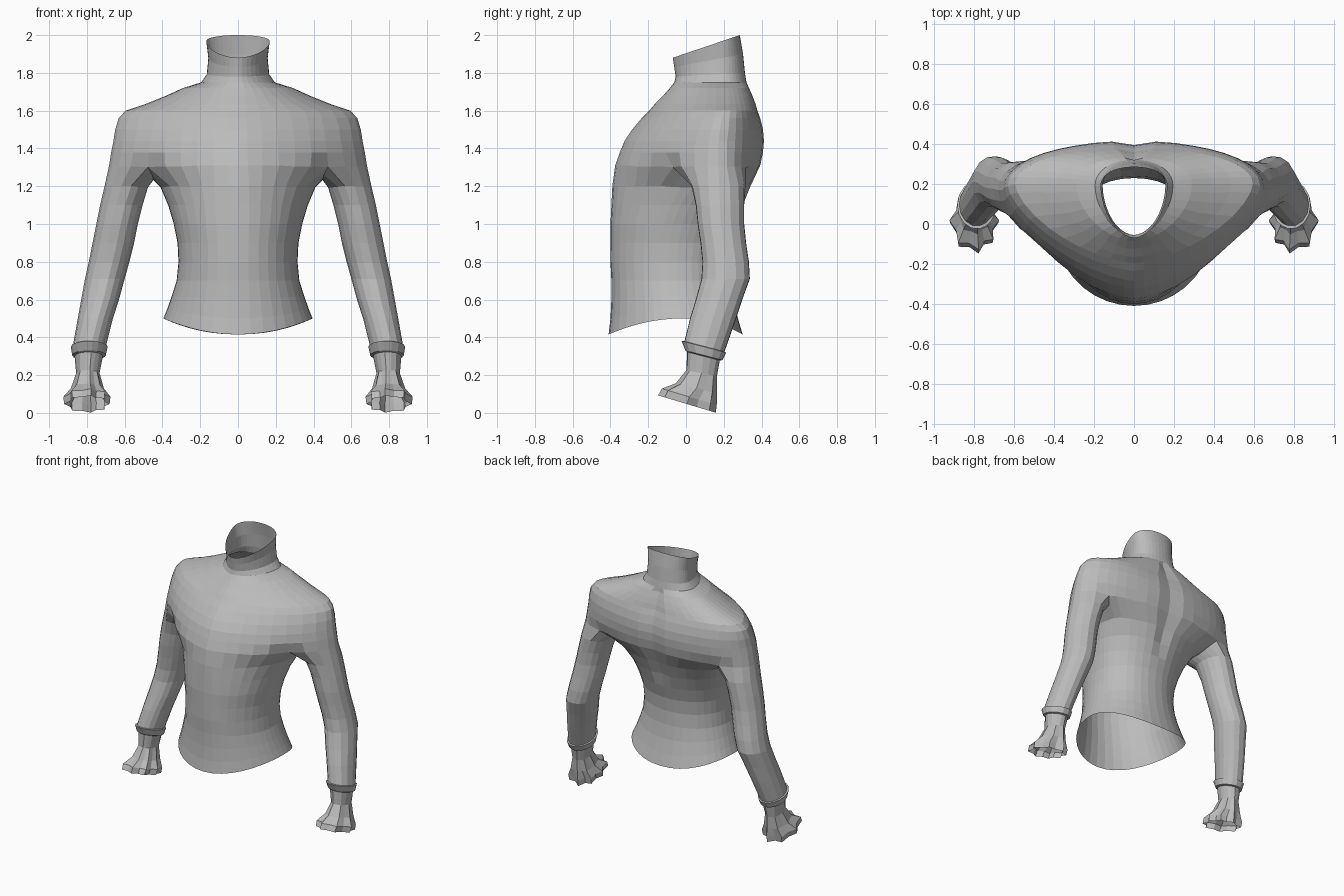
import bpy, bmesh
from math import sin, cos, pi, radians

cube = bpy.data.objects.get("Cube")
if cube:
    bpy.data.objects.remove(cube)

fabric = bpy.data.materials.new("grey_fabric")
fabric.use_nodes = True
GREY = (0.5, 0.5, 0.5, 1)
fabric.diffuse_color = GREY
fabric.node_tree.nodes["Principled BSDF"].inputs["Base Color"].default_value = GREY

# Half of each body ring runs from front centre to back centre.
# The columns FRONT..BACK lie beside the arm.
COLS, FRONT, BACK = 20, 6, 14


def body_ring(z, w, yf, yb, yc, nf, pinch, tilt=0.0, hem=0.0):
    """Half outline: half width, front, back, widest y, front roundness, armpit angle."""
    pts = []
    for c in range(COLS + 1):
        if c <= FRONT:
            a = pinch * c / FRONT
        elif c >= BACK:
            a = 180 - pinch * (COLS - c) / (COLS - BACK)
        else:
            a = pinch + (180 - 2 * pinch) * (c - FRONT) / (BACK - FRONT)
        a = radians(a)
        s, k = max(sin(a), 0.0), cos(a)
        n = nf if k > 0 else 2.15
        x = w * s ** (2 / n) if 0 < c < COLS else 0
        depth = abs(k) ** (2 / n)
        y = yc - (yc - yf) * depth if k > 0 else yc + (yb - yc) * depth
        if c == COLS and 1.0 < z < 1.74:
            y -= 0.02          # spine groove
        pts.append((x, y, z + tilt * (y - yf) / (yb - yf) - hem * k * k))
    return pts


def arm_ring(z, xi, xo, yf, yb, slope=0.0, flute=0.0):
    """Closed sleeve outline, starting at the front of the armpit."""
    cx, cy, rx, ry = (xi + xo) / 2, (yf + yb) / 2, (xo - xi) / 2, (yb - yf) / 2
    pts = []
    for i in range(16):
        a = radians(-100 + 25 * i if i <= 8 else 100 + 20 * (i - 8))
        r = 1 - flute * (i % 2)
        y = cy + ry * r * sin(a)
        pts.append((cx + rx * r * cos(a), y, z + slope * (y - cy)))
    return pts


def add_ring(bm, pts):
    return [bm.verts.new(p) for p in pts]


def bridge(bm, low, high, closed=False):
    n = len(low)
    for i in range(n if closed else n - 1):
        j = (i + 1) % n
        bm.faces.new((low[i], low[j], high[j], high[i]))


def finish(bm, name):
    bmesh.ops.recalc_face_normals(bm, faces=bm.faces)
    mesh = bpy.data.meshes.new(name)
    bm.to_mesh(mesh)
    bm.free()
    mesh.materials.append(fabric)
    obj = bpy.data.objects.new(name, mesh)
    bpy.context.collection.objects.link(obj)
    mirror = obj.modifiers.new("Mirror", 'MIRROR')
    mirror.use_clip = True
    return obj


# Torso from hem to just under the armpit
TORSO = [
    (0.50, 0.395, -0.41, 0.30, -0.02, 2, 60, 0, 0.085),
    (0.55, 0.375, -0.40, 0.275, -0.03, 2, 60, 0, 0.05),
    (0.62, 0.35, -0.395, 0.25, -0.04, 2, 60, 0, 0.02),
    (0.70, 0.325, -0.395, 0.235, -0.05, 2, 60),
    (0.80, 0.315, -0.40, 0.23, -0.05, 2, 60),
    (0.90, 0.32, -0.40, 0.24, -0.04, 2, 60),
    (1.00, 0.34, -0.40, 0.27, -0.02, 2, 60),
    (1.10, 0.37, -0.395, 0.305, 0.02, 1.9, 60),
    (1.20, 0.41, -0.39, 0.345, 0.08, 1.8, 60),
]
# Chest and shoulders, then the collar
UPPER = [
    (1.31, 0.685, -0.375, 0.395, 0.17, 1.5, 50),
    (1.38, 0.675, -0.35, 0.41, 0.17, 1.5, 50),
    (1.44, 0.663, -0.325, 0.415, 0.17, 1.5, 50),
    (1.50, 0.65, -0.285, 0.41, 0.18, 1.5, 50),
    (1.56, 0.632, -0.235, 0.395, 0.19, 1.5, 50),
    (1.60, 0.595, -0.195, 0.38, 0.2, 1.55, 50),
    (1.635, 0.49, -0.165, 0.37, 0.2, 1.6, 50),
    (1.675, 0.39, -0.125, 0.355, 0.2, 1.7, 50),
    (1.72, 0.29, -0.085, 0.335, 0.2, 1.8, 52),
    (1.75, 0.195, -0.062, 0.32, 0.19, 1.8, 54),
    (1.78, 0.165, -0.055, 0.312, 0.19, 1.8, 56, 0.02),
    (1.83, 0.157, -0.062, 0.302, 0.19, 1.8, 56, 0.07),
    (1.88, 0.168, -0.07, 0.285, 0.19, 1.8, 56, 0.12),
]
# Sleeve from armpit to wrist
SLEEVE = [
    (1.20, 0.475, 0.71, 0.035, 0.32), (1.10, 0.505, 0.73, 0.05, 0.31),
    (1.00, 0.53, 0.75, 0.06, 0.31), (0.90, 0.55, 0.77, 0.075, 0.32),
    (0.80, 0.575, 0.79, 0.085, 0.335), (0.71, 0.60, 0.81, 0.08, 0.34),
    (0.60, 0.63, 0.83, 0.05, 0.30), (0.49, 0.665, 0.85, 0.02, 0.26, -0.1),
    (0.35, 0.70, 0.875, -0.01, 0.205, -0.26),
]

bm = bmesh.new()
torso = [add_ring(bm, body_ring(*r)) for r in TORSO]
upper = [add_ring(bm, body_ring(*r)) for r in UPPER]
for rings in (torso, upper):
    for low, high in zip(rings, rings[1:]):
        bridge(bm, low, high)

# Armpit saddle joins chest, torso and sleeve
chest = upper[0]
chest[FRONT].co = (0.485, -0.06, 1.325)
chest[BACK].co = (0.49, 0.335, 1.315)
saddle = []
for i in range(1, BACK - FRONT):
    t = i / (BACK - FRONT)
    p = chest[FRONT].co.lerp(chest[BACK].co, t)
    saddle.append(bm.verts.new((0.45, p.y, p.z - 0.075 * sin(pi * t) ** 0.6)))
bridge(bm, torso[-1], chest[:FRONT + 1] + saddle + chest[BACK:])
arm_top = chest[FRONT:BACK + 1] + saddle[::-1]
for row in SLEEVE:
    ring = add_ring(bm, arm_ring(*row))
    bridge(bm, ring, arm_top, closed=True)
    arm_top = ring

# Soften the folds around the armpit and shoulder
near = [v for v in bm.verts if v.co.x > 0.25 and 1.15 < v.co.z < 1.5]
for _ in range(2):
    bmesh.ops.smooth_vert(bm, verts=near, factor=0.3,
                          use_axis_x=True, use_axis_y=True, use_axis_z=True)
finish(bm, "sweater_body_and_sleeves")


# Wrist bands and fluted ruffles
def tube(name, rows):
    bm = bmesh.new()
    rings = [add_ring(bm, arm_ring(*r)) for r in rows]
    for low, high in zip(rings, rings[1:]):
        bridge(bm, low, high, closed=True)
    finish(bm, name)


tube("wrist_bands", [
    (0.352, 0.70, 0.875, -0.01, 0.205, -0.26),
    (0.350, 0.69, 0.885, -0.025, 0.215, -0.26),
    (0.305, 0.70, 0.878, -0.005, 0.195, -0.26),
    (0.300, 0.715, 0.865, 0.005, 0.18, -0.26),
])
tube("sleeve_ruffles", [
    (0.300, 0.715, 0.865, 0.005, 0.18, -0.26),
    (0.210, 0.733, 0.857, 0.0, 0.165, -0.2, 0.06),
    (0.130, 0.71, 0.885, -0.055, 0.165, -0.25, 0.14),
    (0.085, 0.675, 0.925, -0.13, 0.165, -0.3, 0.2),
    (0.047, 0.68, 0.92, -0.15, 0.16, -0.3, 0.2),
])
